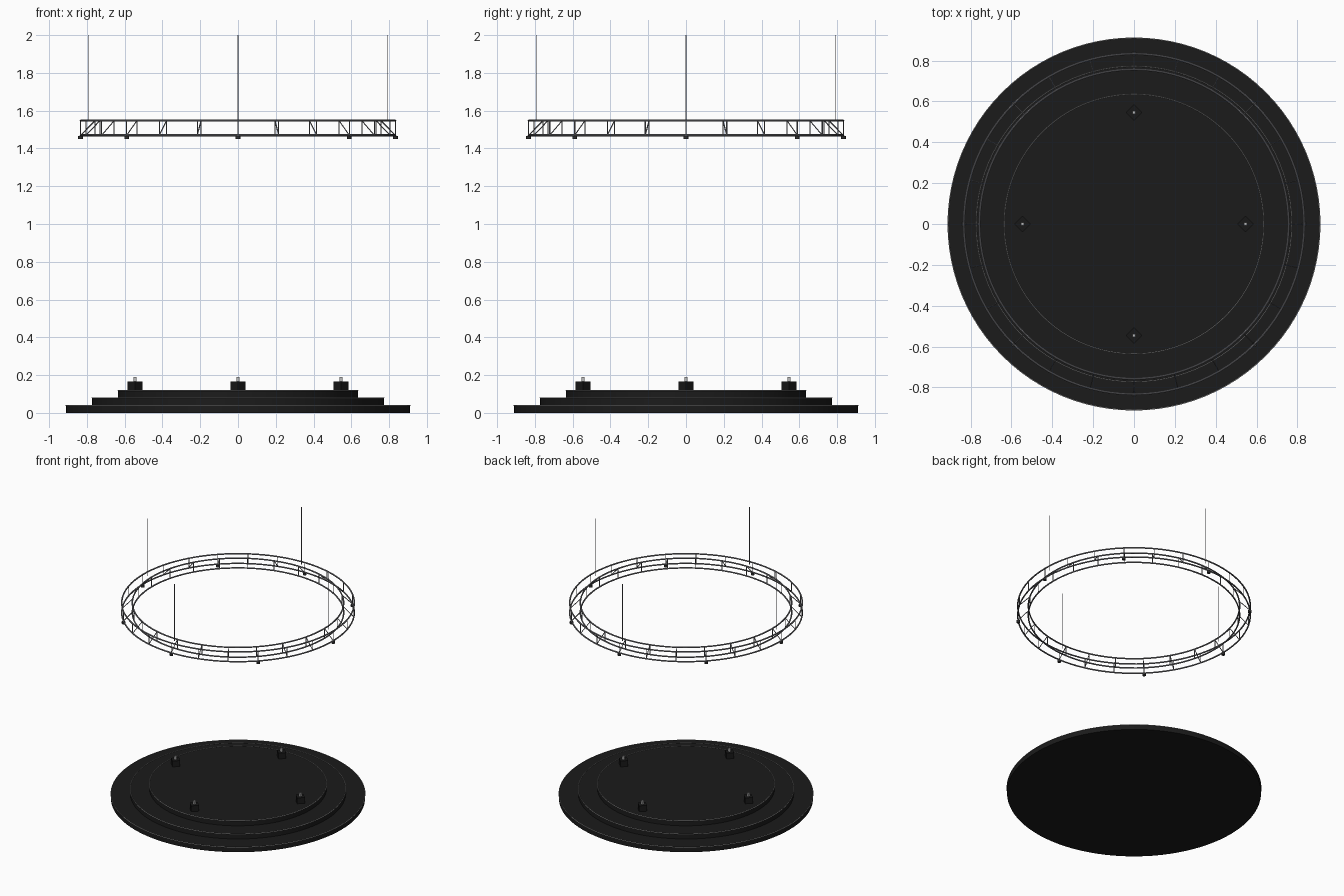
import bpy, math
from mathutils import Vector

if "Cube" in bpy.data.objects:
    bpy.data.objects.remove(bpy.data.objects["Cube"])


def material(name, rgb):
    m = bpy.data.materials.new(name)
    m.use_nodes = True
    m.diffuse_color = (*rgb, 1)
    m.node_tree.nodes["Principled BSDF"].inputs["Base Color"].default_value = (*rgb, 1)
    return m


BLACK = material("stage black", (0.011, 0.011, 0.011))
TRIM = material("edge trim grey", (0.5, 0.5, 0.5))
STEEL = material("truss steel", (0.2, 0.2, 0.215))
CABLE = material("cable steel", (0.3, 0.3, 0.33))
LAMP = material("lamp charcoal", (0.03, 0.03, 0.03))
BASE = material("floor light black", (0.009, 0.009, 0.009))


def finish(name, mat, smooth=True):
    ob = bpy.context.object
    ob.name = name
    ob.data.materials.append(mat)
    if smooth:
        bpy.ops.object.shade_smooth_by_angle()
    return ob


def cylinder(name, mat, radius, bottom, top, at=(0, 0), sides=12, turn=0):
    bpy.ops.mesh.primitive_cylinder_add(
        vertices=sides, radius=radius, depth=top - bottom,
        location=(*at, (bottom + top) / 2), rotation=(0, 0, turn))
    return finish(name, mat, sides > 4)


def ring(name, mat, radius, z, thick):
    bpy.ops.mesh.primitive_torus_add(
        major_radius=radius, minor_radius=thick, major_segments=96,
        minor_segments=8, location=(0, 0, z))
    return finish(name, mat)


def strut(name, mat, a, b, radius):
    d = b - a
    bpy.ops.mesh.primitive_cylinder_add(
        vertices=6, radius=radius, depth=d.length, location=(a + b) / 2,
        rotation=d.to_track_quat("Z", "Y").to_euler())
    return finish(name, mat)


def polar(r, angle, z=0):
    return Vector((r * math.cos(angle), r * math.sin(angle), z))


# Stepped round stage with a thin trim at each edge
STEP = 0.04
for i, r in enumerate((0.91, 0.772, 0.635)):
    top = (i + 1) * STEP - 0.001
    cylinder(f"stage_tier_{i + 1}", BLACK, r, i * STEP, top, sides=96)
    ring(f"tier_trim_{i + 1}", TRIM, r + 0.001, top, 0.002)

# Four ring chords of the box truss
INNER, OUTER, LOW, HIGH = 0.757, 0.833, 1.47, 1.547
for r, side in ((INNER, "inner"), (OUTER, "outer")):
    for z, level in ((LOW, "lower"), (HIGH, "upper")):
        ring(f"truss_{side}_{level}_ring", STEEL, r, z, 0.0055)

# Radial braced frames around the truss
FRAMES = 24
for i in range(FRAMES):
    a = math.tau * i / FRAMES
    strut("truss_inner_post", STEEL, polar(INNER, a, LOW), polar(INNER, a, HIGH), 0.003)
    strut("truss_outer_post", STEEL, polar(OUTER, a, LOW), polar(OUTER, a, HIGH), 0.003)
    strut("truss_diagonal", STEEL, polar(OUTER, a, LOW), polar(INNER, a, HIGH), 0.003)

# Lamps hanging under the outer chord
for i in range(8):
    p = polar(OUTER, math.tau * i / 8)
    cylinder("truss_lamp", LAMP, 0.013, 1.45, 1.467, at=p.xy)

# Hanging cables and floor lights at the four quarters
for i in range(4):
    a = math.tau * i / 4
    cylinder("hanging_cable", CABLE, 0.002, HIGH, 2, at=polar(0.793, a).xy, sides=8)
    p = polar(0.545, a).xy
    cylinder("floor_light_base", BASE, 0.04, 3 * STEP - 0.001, 0.165, at=p, sides=4)
    cylinder("floor_light_pin", TRIM, 0.011, 0.165, 0.19, at=p, sides=4, turn=math.pi / 4)
